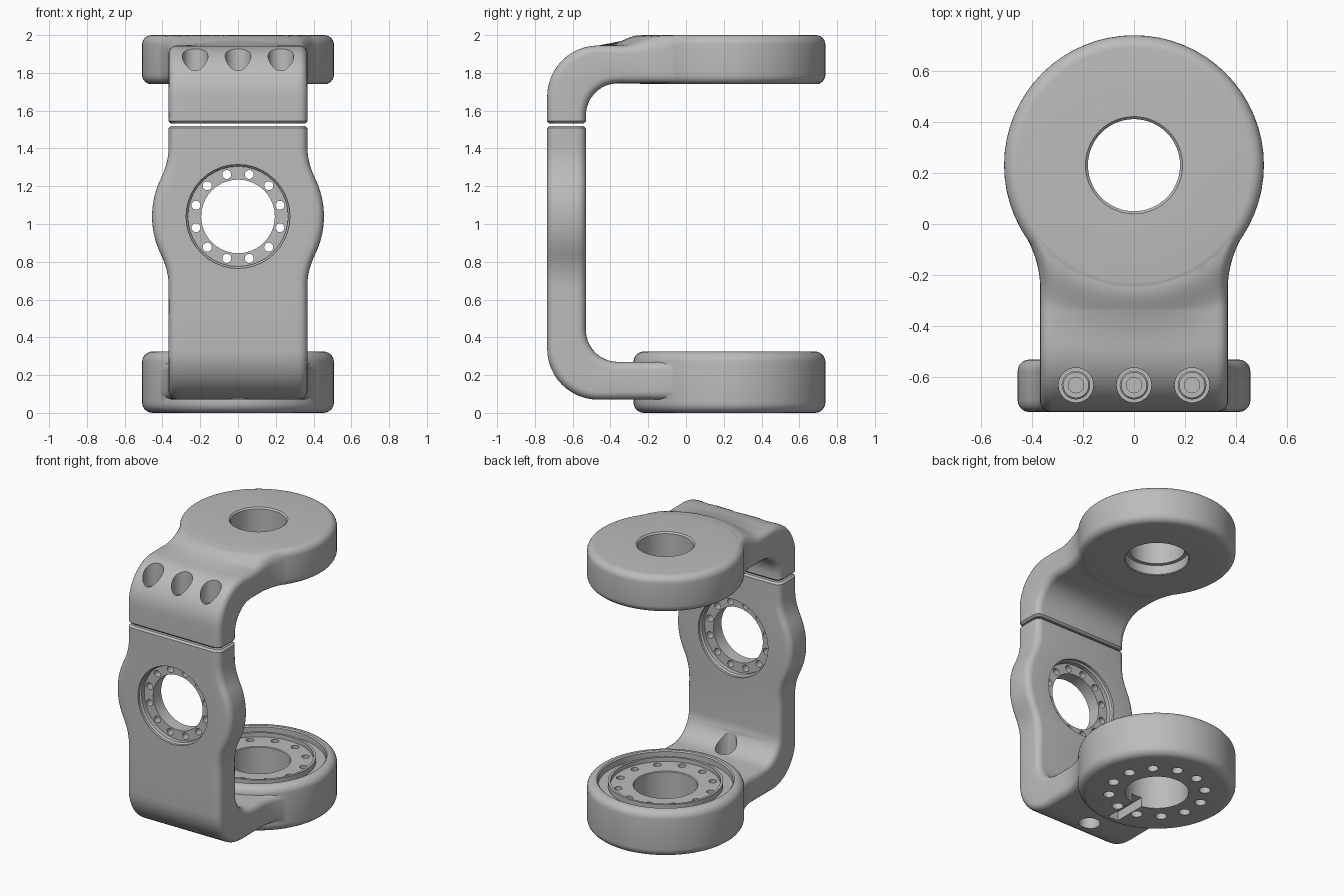
import bpy, bmesh, math
from mathutils import Matrix, Vector

if "Cube" in bpy.data.objects:
    bpy.data.objects.remove(bpy.data.objects["Cube"])

grey = bpy.data.materials.new("matte_grey")
grey.diffuse_color = (0.5, 0.5, 0.5, 1)
grey.use_nodes = True
grey.node_tree.nodes["Principled BSDF"].inputs["Base Color"].default_value = grey.diffuse_color
RY = 0.23          # centre of both rings along y
T = Matrix.Translation


def finish(name, bm):
    bmesh.ops.remove_doubles(bm, verts=bm.verts, dist=1e-5)
    bmesh.ops.recalc_face_normals(bm, faces=bm.faces)
    me = bpy.data.meshes.new(name)
    bm.to_mesh(me)
    bm.free()
    ob = bpy.data.objects.new(name, me)
    bpy.context.collection.objects.link(ob)
    me.materials.append(grey)
    return ob


def lathe(bm, prof, mat, n=48):
    """Spin a closed (radius, height) profile; radius 0 points lie on the axis."""
    rows = []
    for k in range(n):
        a = 2 * math.pi * k / n
        rows.append([bm.verts.new(mat @ Vector((r * math.cos(a), r * math.sin(a), z))) for r, z in prof])
    m = len(prof)
    for k in range(n):
        p, q = rows[k], rows[(k + 1) % n]
        for j in range(m):
            h = (j + 1) % m
            a0, a1 = prof[j][0] == 0, prof[h][0] == 0
            if a0 and a1:
                continue
            if a0:
                bm.faces.new((p[j], p[h], q[h]))
            elif a1:
                bm.faces.new((p[j], p[h], q[j]))
            else:
                bm.faces.new((p[j], p[h], q[h], q[j]))


def boolean(ob, other, op):
    md = ob.modifiers.new("cut", 'BOOLEAN')
    md.object, md.operation, md.solver = other, op, 'EXACT'
    bpy.context.view_layer.objects.active = ob
    bpy.ops.object.modifier_apply(modifier=md.name)
    bpy.data.objects.remove(other, do_unlink=True)


def smooth(ob):
    bpy.ops.object.select_all(action='DESELECT')
    ob.select_set(True)
    bpy.context.view_layer.objects.active = ob
    bpy.ops.object.shade_smooth_by_angle(angle=math.radians(32))


def rounded_edge(r, z0, z1, b, n=6):
    """Outer wall of a ring, from bottom to top, with rounded corners."""
    out = []
    for k in range(n + 1):
        a = -math.pi / 2 + math.pi / 2 * k / n
        out.append((r - b + b * math.cos(a), z0 + b + b * math.sin(a)))
    for k in range(n + 1):
        a = math.pi / 2 * k / n
        out.append((r - b + b * math.cos(a), z1 - b + b * math.sin(a)))
    return out


def section(o, i, w, inset):
    """Rounded rectangle between an outer and an inner (y, z) point."""
    o, i = Vector(o), Vector(i)
    d = (i - o).normalized()
    o, i, w = o + d * inset, i - d * inset, w - inset
    t, r, n = (i - o).length, 0.045, 5
    c = w - r
    uv = [(-c + 2 * c * k / 16, 0) for k in range(17)]
    for cx, cv, start, ks in ((c, r, -90, range(1, n + 1)), (c, t - r, 0, range(n + 1)),
                              (-c, t - r, 90, range(n + 1)), (-c, r, 180, range(n))):
        for k in ks:
            a = math.radians(start + 90 * k / n)
            uv.append((cx + r * math.cos(a), cv + r * math.sin(a)))
    return [Vector((u, o.x + d.x * v, o.y + d.y * v)) for u, v in uv]


def plate_width(z):
    d = abs(z - 1.04)
    if d < 0.2:
        return math.sqrt(0.455 ** 2 - d * d)
    return 0.367 + 0.042 * max(0, (0.371 - d) / 0.171) ** 2


def arm(name, z_start, flip):
    """Upright plate, bend and horizontal arm; flip mirrors it to the top."""
    st = [((-0.735, z_start), (-0.53, z_start), 0.367, 0.012),
          ((-0.735, z_start - 0.012), (-0.53, z_start - 0.012), 0.367, 0)]
    if not flip:
        for k in range(41):
            z = 1.44 - 0.8 * k / 40
            st.append(((-0.735, z), (-0.53, z), plate_width(z), 0))
    for k in range(13):
        a = math.pi / 2 * k / 12
        c, s = math.cos(a), math.sin(a)
        st.append(((-0.465 - 0.27 * c, 0.34 - 0.27 * s), (-0.36 - 0.17 * c, 0.44 - 0.17 * s), 0.367, 0))
    for k in range(21):
        y = -0.34 + 0.31 * k / 20
        st.append(((y, 0.07), (y, 0.27), 0.367 + 0.066 * max(0, (y + 0.25) / 0.22) ** 2, 0))
    bm = bmesh.new()
    rows = []
    for s in st:
        row = []
        for p in section(*s):
            if flip:
                p.z = 2.015 - p.z
                if p.z > 1.84 and p.y > -0.5:      # conical rise up to the ring
                    f = min(1, max(0, (0.65 - math.hypot(p.x, p.y - RY)) / 0.17))
                    p.z += 0.053 * f * f * (3 - 2 * f) * (p.z - 1.84) / 0.105
            row.append(bm.verts.new(p))
        rows.append(row)
    m = len(rows[0])
    for p, q in zip(rows, rows[1:]):
        for j in range(m):
            h = (j + 1) % m
            bm.faces.new((p[j], p[h], q[h], q[j]))
    bm.faces.new(rows[0])
    bm.faces.new(rows[-1])
    return finish(name, bm)


def ring(prof):
    bm = bmesh.new()
    lathe(bm, prof, T((0, RY, 0)), 64)
    return finish("ring", bm)


def cut(ob, prof, mats, n):
    bm = bmesh.new()
    for m in mats:
        lathe(bm, prof, m, n)
    boolean(ob, finish("cutter", bm), 'DIFFERENCE')


def circle12(r):
    return [(r * math.cos(a), r * math.sin(a)) for a in (math.radians(15 + 30 * k) for k in range(12))]


# lower bracket: plate, bend, arm and bearing ring with groove and flange
lower = arm("lower_bracket", 1.52, False)
boolean(lower, ring(rounded_edge(0.508, 0, 0.325, 0.055) +
                    [(0.445, 0.325), (0.437, 0.317), (0.437, 0.276), (0.372, 0.276), (0.372, 0.315),
                     (0.355, 0.315), (0.355, 0.285), (0.21, 0.285), (0.205, 0.28), (0.205, 0.0)]), 'UNION')

# round window in the plate with a thin flange and its bolt holes
axis = T((0, -0.6325, 1.04)) @ Matrix.Rotation(math.pi / 2, 4, 'X')
cut(lower, [(0, -0.2), (0.275, -0.2), (0.275, -0.085), (0.265, -0.075), (0.265, -0.045), (0.195, -0.045),
            (0.195, 0.045), (0.265, 0.045), (0.265, 0.075), (0.275, 0.085), (0.275, 0.2), (0, 0.2)], [axis], 40)
cut(lower, [(0, -0.2), (0.024, -0.2), (0.024, 0.2), (0, 0.2)],
    [axis @ T((x, y, 0)) for x, y in circle12(0.23)], 14)

# bolt holes of the lower ring, counterbored from below
cut(lower, [(0, -0.1), (0.037, -0.1), (0.037, 0.09), (0.026, 0.09), (0.026, 0.4), (0, 0.4)],
    [T((x, RY + y, 0)) for x, y in circle12(0.31)], 16)

# cable slot under the ring and cable hole through the bend
bm = bmesh.new()
bmesh.ops.create_cube(bm, size=1, matrix=T((0, 0.0, 0.0)) @ Matrix.Diagonal((0.08, 0.42, 0.13, 1)))
boolean(lower, finish("slot_cutter", bm), 'DIFFERENCE')
cut(lower, [(0, -0.1), (0.07, -0.1), (0.07, 0.6), (0, 0.6)], [T((0, -0.45, 0))], 24)
smooth(lower)

# upper bracket: bend, arm and ring
upper = arm("upper_bracket", 0.483, True)
boolean(upper, ring(rounded_edge(0.508, 1.74, 2.0, 0.05) +
                    [(0.19, 2.0), (0.18, 1.99), (0.18, 1.81), (0.205, 1.81), (0.205, 1.745), (0.21, 1.74)]), 'UNION')
spots = [T((x, -0.63, 0)) for x in (-0.227, 0, 0.227)]
cut(upper, [(0, 1.72), (0.068, 1.72), (0.068, 2.2), (0, 2.2)], spots, 28)
smooth(upper)

# socket screws at the bottom of the three upper holes
bm = bmesh.new()
for m in spots:
    lathe(bm, [(0, 1.71), (0.056, 1.71), (0.056, 1.765), (0.05, 1.771), (0.03, 1.771), (0.03, 1.74), (0, 1.74)], m, 24)
smooth(finish("socket_screws", bm))
